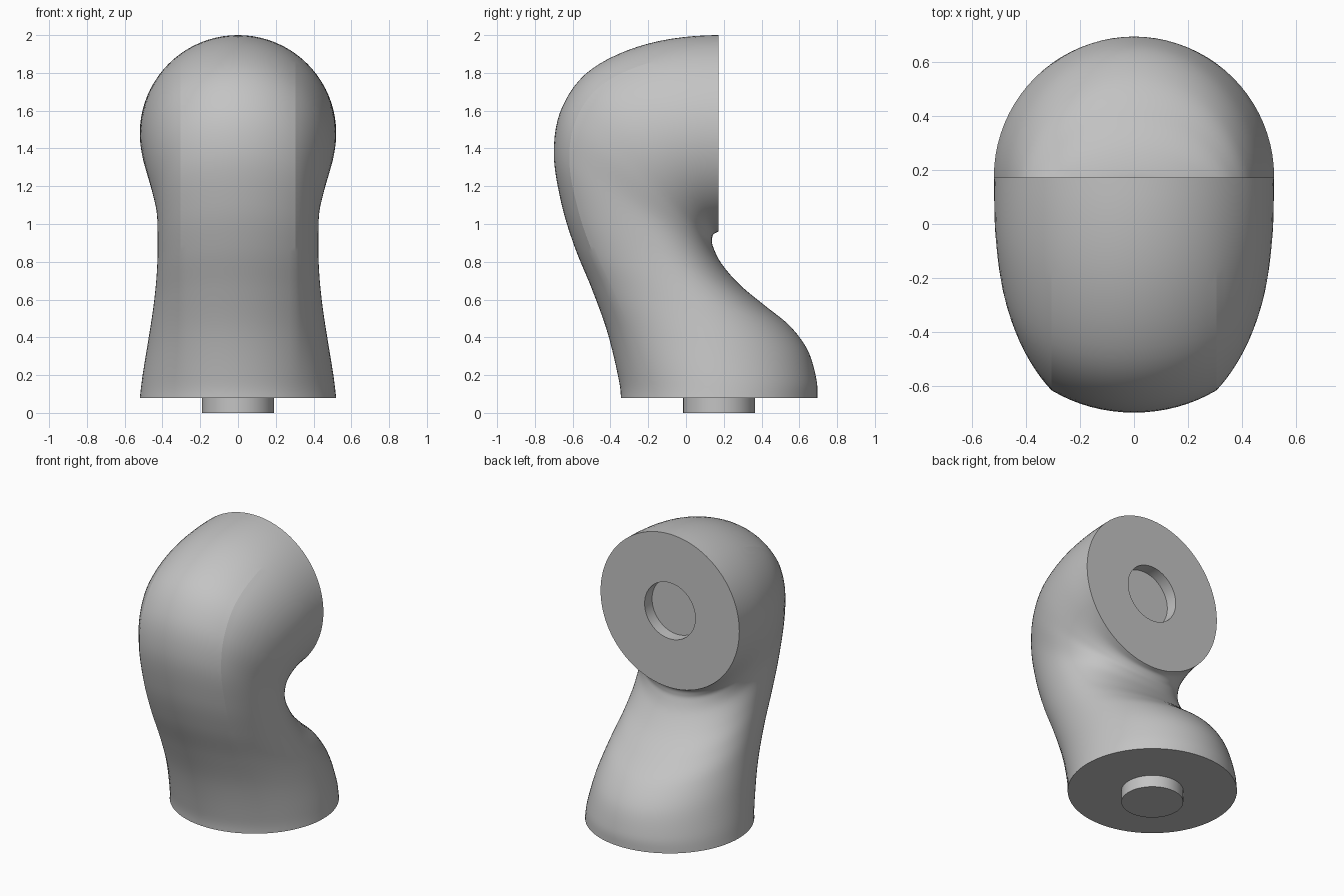
import bpy, bmesh, math
from mathutils import Vector

cube = bpy.data.objects.get("Cube")
if cube:
    bpy.data.objects.remove(cube, do_unlink=True)

SIDES, STEPS = 80, 6
RADIUS, PEG_R, PEG_H = 0.52, 0.19, 0.08
CENTRE_Y, END_Z = 0.175, 1.48
CREASE = 8  # side index where the front strip meets the flanks

# One colour for the whole model
grey = bpy.data.materials.new("plain_grey")
grey.use_nodes = True
colour = (0.55, 0.55, 0.55, 1)
grey.diffuse_color = colour
grey.node_tree.nodes["Principled BSDF"].inputs["Base Color"].default_value = colour

# Key sections: front y, front z, back y, back z, half width
KEYS = [Vector(k) for k in (
    (-0.345, 0.08, 0.695, 0.08, 0.52),
    (-0.365, 0.22, 0.69, 0.18, 0.505),
    (-0.42, 0.44, 0.645, 0.33, 0.475),
    (-0.50, 0.66, 0.55, 0.46, 0.448),
    (-0.59, 0.88, 0.415, 0.57, 0.431),
    (-0.66, 1.11, 0.283, 0.68, 0.425),
    (-0.70, 1.38, 0.188, 0.79, 0.432),
    (-0.655, 1.62, 0.145, 0.875, 0.465),
    (-0.50, 1.82, 0.138, 0.915, 0.495),
    (-0.20, 1.955, 0.145, 0.945, 0.515),
    (0.172, 2.0, 0.172, 0.96, 0.52))]


def spline(p0, p1, p2, p3, t):
    """Catmull-Rom blend between p1 and p2."""
    return 0.5 * (2 * p1 + (p2 - p0) * t + (2 * p0 - 5 * p1 + 4 * p2 - p3) * t ** 2
                  + (3 * p1 - p0 - 3 * p2 + p3) * t ** 3)


def section(key):
    """Round section with a constant front arc and narrowed flanks."""
    front, back = Vector((0, key[0], key[1])), Vector((0, key[2], key[3]))
    width, length = key[4], (back - front).length
    direction = (back - front).normalized()
    corner = 2 * math.pi * CREASE / SIDES
    cx, cd = RADIUS * math.sin(corner), RADIUS * (1 - math.cos(corner))
    points = []
    for i in range(SIDES):
        a = 2 * math.pi * i / SIDES
        x, d = RADIUS * math.sin(a), RADIUS * (1 - math.cos(a))
        if min(i, SIDES - i) > CREASE:
            d = cd + (length - cd) * (d - cd) / (2 * RADIUS - cd)
            if math.cos(a) > 0:
                x = math.copysign(cx + (width - cx) * (abs(x) - cx) / (RADIUS - cx), x)
            else:
                x = width * math.sin(a)
        points.append(front + direction * d + Vector((x, 0, 0)))
    return points


def circle(radius, y, z, upright):
    """Ring that starts at the front or top, matching the body sections."""
    ring = []
    for i in range(SIDES):
        a = 2 * math.pi * i / SIDES
        x, c = radius * math.sin(a), radius * math.cos(a)
        ring.append(Vector((x, y, z + c)) if upright else Vector((x, y - c, z)))
    return ring


def loft(name, rings):
    """Skin the rings and cap both ends."""
    bm = bmesh.new()
    loops = [[bm.verts.new(p) for p in ring] for ring in rings]
    for a, b in zip(loops, loops[1:]):
        for i in range(SIDES):
            j = (i + 1) % SIDES
            bm.faces.new((a[i], a[j], b[j], b[i]))
    bm.faces.new(loops[0])
    bm.faces.new(loops[-1])
    bmesh.ops.recalc_face_normals(bm, faces=bm.faces)
    # Keep the long creases beside the front strip crisp
    for a, b in list(zip(loops, loops[1:]))[STEPS * 4:STEPS * 9]:
        for i in (CREASE, SIDES - CREASE):
            edge = bm.edges.get((a[i], b[i]))
            if edge:
                edge.smooth = False
    mesh = bpy.data.meshes.new(name)
    bm.to_mesh(mesh)
    bm.free()
    mesh.materials.append(grey)
    obj = bpy.data.objects.new(name, mesh)
    bpy.context.collection.objects.link(obj)
    bpy.ops.object.select_all(action="DESELECT")
    obj.select_set(True)
    bpy.context.view_layer.objects.active = obj
    bpy.ops.object.shade_smooth_by_angle(angle=math.radians(35))
    return obj


# Curved body ending in an upright face with a round socket
first = 2 * KEYS[0] - KEYS[1]
first[0], first[2] = KEYS[1][0], KEYS[1][2]
last = 2 * KEYS[-1] - KEYS[-2]
last[1] = KEYS[-2][1]
ext = [first] + KEYS + [last]
rings = [section(spline(*ext[k:k + 4], s / STEPS))
         for k in range(len(KEYS) - 1) for s in range(STEPS)]
rings.append(section(KEYS[-1]))
end_y = KEYS[-1][0]
rings.append(circle(PEG_R, end_y, END_Z, True))
rings.append(circle(PEG_R, end_y - PEG_H, END_Z, True))
loft("curved_body", rings)

# Round peg under the base
loft("base_peg", [circle(PEG_R, CENTRE_Y, z, False) for z in (0, PEG_H)])
